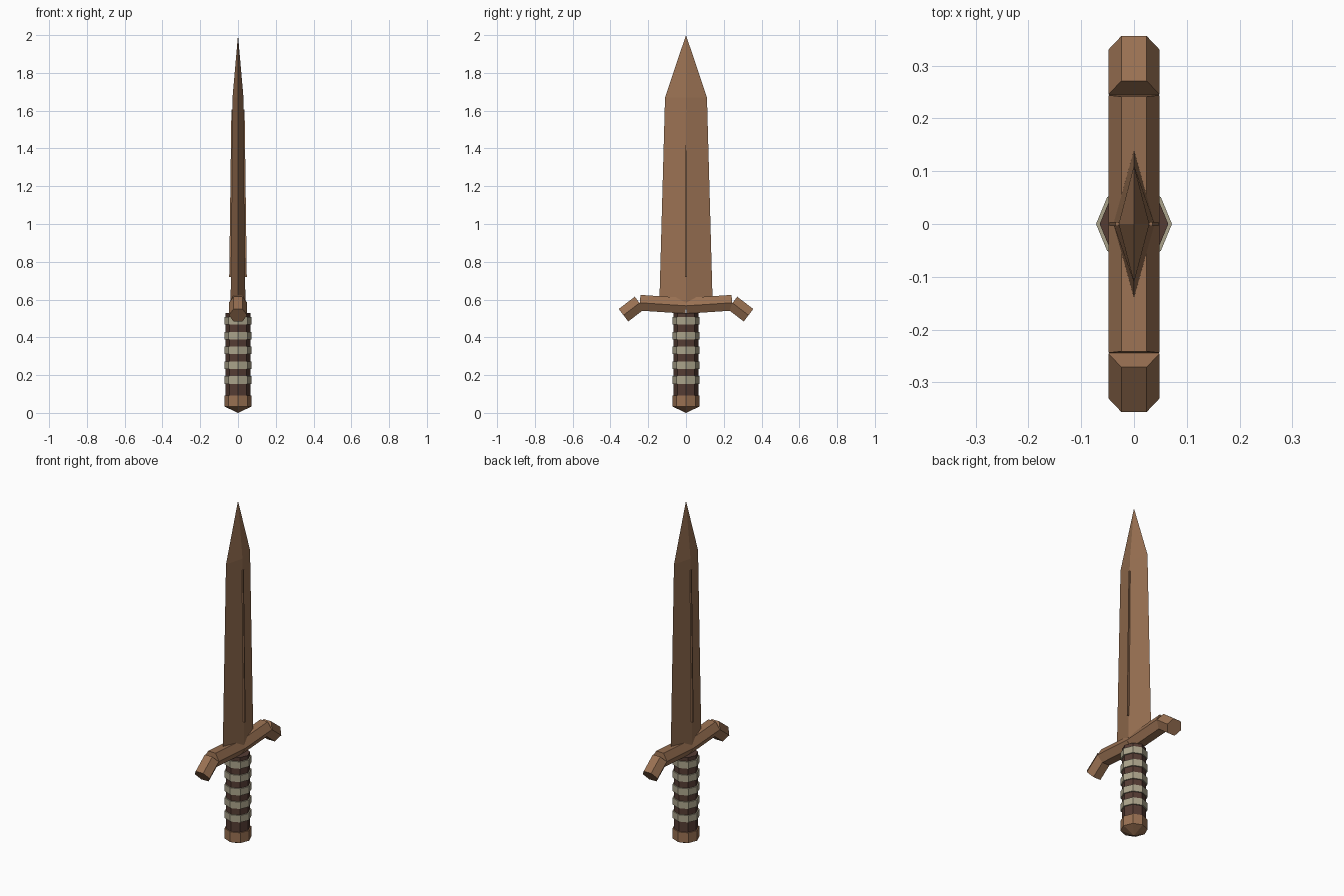
import bpy, bmesh, math
from mathutils import Vector

if "Cube" in bpy.data.objects:
    bpy.data.objects.remove(bpy.data.objects["Cube"])


def material(name, rgb):
    m = bpy.data.materials.new(name)
    m.diffuse_color = (*rgb, 1)
    m.use_nodes = True
    m.node_tree.nodes["Principled BSDF"].inputs["Base Color"].default_value = m.diffuse_color
    return m


BRONZE = material("bronze", (0.32, 0.165, 0.085))
LEATHER = material("dark_leather", (0.09, 0.045, 0.034))
CORD = material("pale_cord", (0.41, 0.37, 0.26))


def loft(name, rings, mat):
    """Join equal-sized rings of points into a closed flat-faced solid."""
    bm = bmesh.new()
    loops = [[bm.verts.new(p) for p in ring] for ring in rings]
    for a, b in zip(loops, loops[1:]):
        for i in range(len(a)):
            j = (i + 1) % len(a)
            bm.faces.new((a[i], a[j], b[j], b[i]))
    bm.faces.new(loops[0])
    bm.faces.new(loops[-1])
    bmesh.ops.remove_doubles(bm, verts=bm.verts, dist=1e-5)
    bmesh.ops.recalc_face_normals(bm, faces=bm.faces)
    me = bpy.data.meshes.new(name)
    bm.to_mesh(me)
    bm.free()
    ob = bpy.data.objects.new(name, me)
    me.materials.append(mat)
    bpy.context.collection.objects.link(ob)
    return ob


def turned(name, profile, mat, sides=8):
    """Octagonal turned part around z from (radius, z) pairs."""
    return loft(name, [[(r * math.cos(math.tau * i / sides),
                         r * math.sin(math.tau * i / sides), z)
                        for i in range(sides)] for r, z in profile], mat)


def hex_bar(name, a, b, radius, mat):
    """Six-sided bar in the y-z plane with its corners to the sides."""
    a, b = Vector((0, *a)), Vector((0, *b))
    up = Vector((1, 0, 0)).cross((b - a).normalized())
    ring = [Vector((radius * math.cos(math.pi * i / 3), 0, 0))
            + up * radius * math.sin(math.pi * i / 3) for i in range(6)]
    return loft(name, [[a + p for p in ring], [b + p for p in ring]], mat)


# Diamond-section blade
def diamond(x, y, z):
    return [(x, 0, z), (0, y, z), (-x, 0, z), (0, -y, z)]


blade = loft("blade", [diamond(0.039, 0.141, 0.585), diamond(0.029, 0.111, 1.67)], BRONZE)
bm = bmesh.new()
bm.from_mesh(blade.data)
top = max(bm.faces, key=lambda f: f.calc_center_median().z)
bmesh.ops.poke(bm, faces=[top])
max(bm.verts, key=lambda v: (v.co.z, -v.co.length_squared + v.co.z ** 2)).co.z = 2.0
bm.to_mesh(blade.data)
bm.free()

for side, s in (("right", 1), ("left", -1)):
    # Thin raised rib along each blade face
    loft("blade_rib_" + side,
         [[(s * x, y, z) for x, y in ((x0, -0.004), (x1, -0.004), (x1, 0.004), (x0, 0.004))]
          for x0, x1, z in ((0.030, 0.0465, 0.72), (0.024, 0.035, 1.605))], BRONZE)
    # Crossguard arm and its drooping end
    hex_bar("guard_arm_" + side, (0, 0.567), (s * 0.244, 0.583), 0.048, BRONZE)
    hex_bar("guard_end_" + side, (s * 0.246, 0.582), (s * 0.331, 0.517), 0.048, BRONZE)

# Grip with cord bands, and pointed pommel
turned("grip", [(0.065, 0.08), (0.065, 0.53)], LEATHER)
for i in range(5):
    z = 0.174 + 0.0783 * i
    turned(f"grip_band_{i + 1}", [(0.072, z - 0.02), (0.072, z + 0.02)], CORD)
turned("pommel", [(0, 0), (0.072, 0.034), (0.072, 0.093)][1:], BRONZE)
bpy.ops.mesh.primitive_cone_add(vertices=8, radius1=0.0, radius2=0.072, depth=0.034,
                                location=(0, 0, 0.017), rotation=(0, 0, 0))
tip = bpy.context.object
tip.name = "pommel_point"
tip.data.materials.append(BRONZE)
